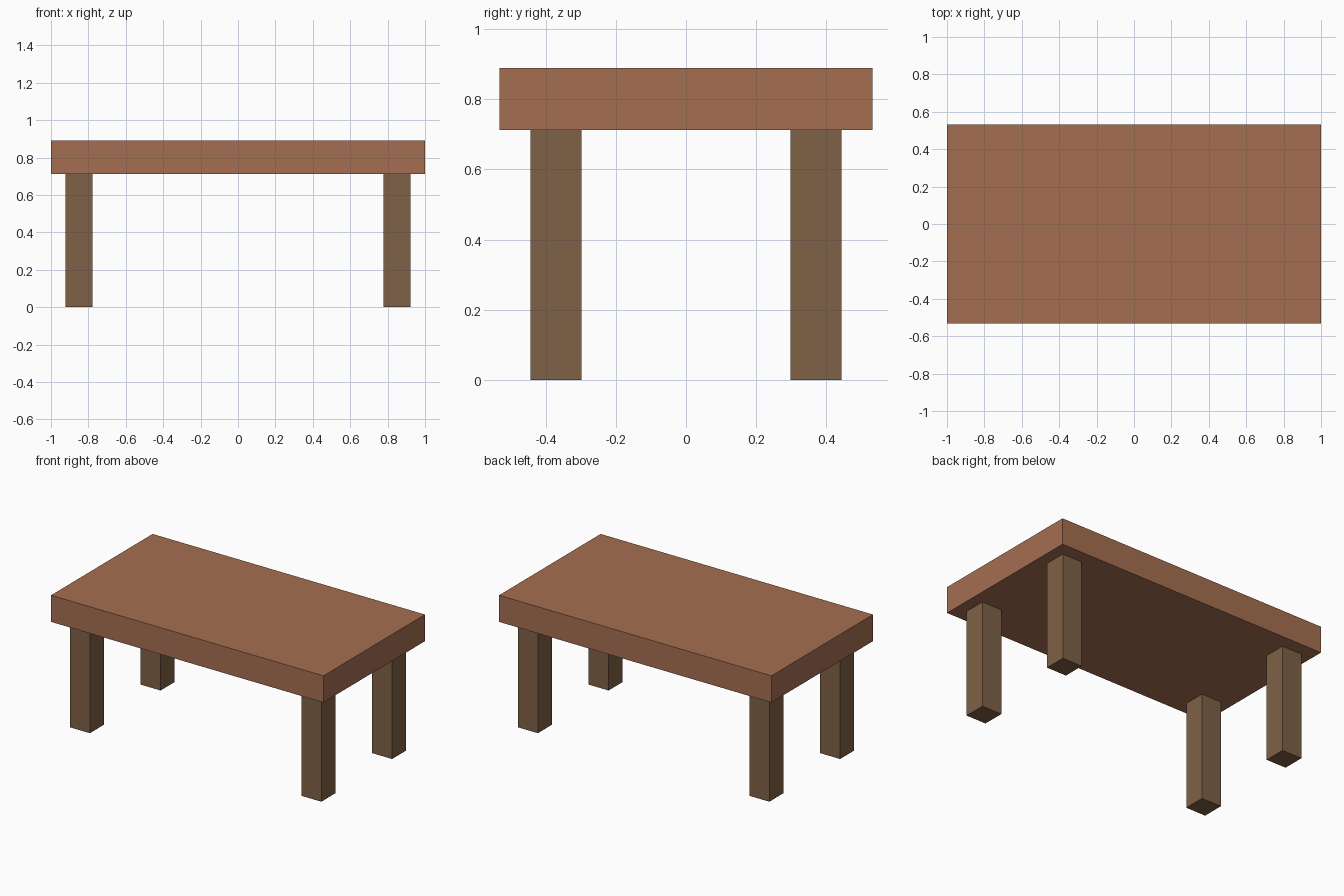
import bpy

if "Cube" in bpy.data.objects:
    bpy.data.objects.remove(bpy.data.objects["Cube"])


def srgb(r, g, b):
    def lin(c):
        c /= 255
        return c / 12.92 if c <= 0.04045 else ((c + 0.055) / 1.055) ** 2.4
    return (lin(r), lin(g), lin(b), 1.0)


def material(name, rgb):
    m = bpy.data.materials.new(name)
    m.diffuse_color = srgb(*rgb)
    m.use_nodes = True
    m.node_tree.nodes["Principled BSDF"].inputs["Base Color"].default_value = m.diffuse_color
    return m


def box(name, center, size, mat):
    bpy.ops.mesh.primitive_cube_add(size=1, location=center)
    o = bpy.context.object
    o.name = name
    o.scale = size
    bpy.ops.object.transform_apply(location=False, rotation=False, scale=True)
    o.data.materials.append(mat)
    return o


top_wood = material("reddish brown wood", (165, 111, 81))
leg_wood = material("dark brown wood", (127, 97, 70))

HEIGHT, UNDERSIDE = 0.89, 0.713
LEG = 0.146

# thick table top
box("table_top", (0, 0, (HEIGHT + UNDERSIDE) / 2),
    (2.0, 1.065, HEIGHT - UNDERSIDE), top_wood)

# four square legs, inset from the corners
for sy, fb in ((-1, "front"), (1, "back")):
    for sx, lr in ((-1, "left"), (1, "right")):
        box(f"{fb}_{lr}_leg", (sx * 0.85, sy * 0.371, UNDERSIDE / 2),
            (LEG, LEG, UNDERSIDE), leg_wood)
